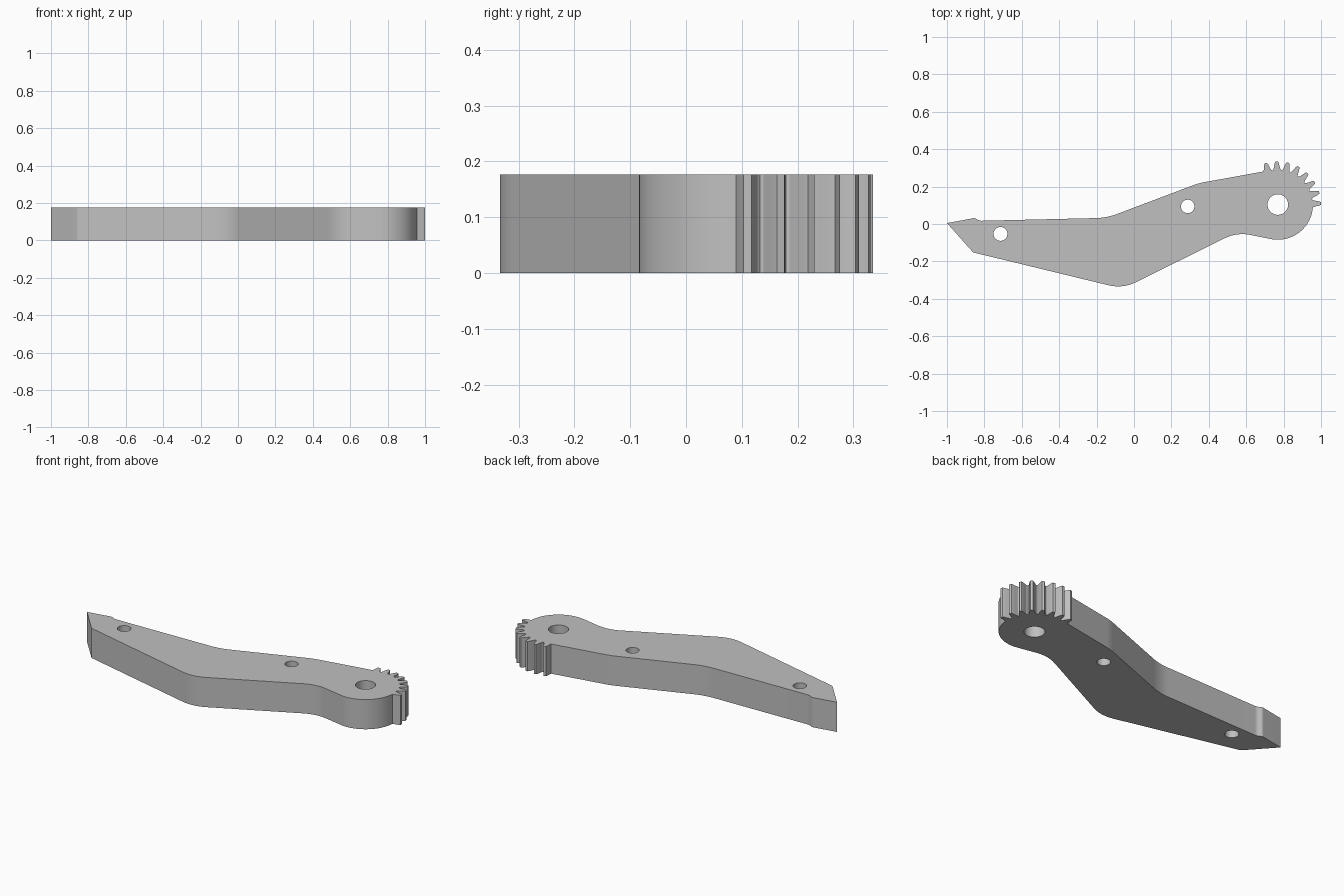
import bpy, bmesh
from math import radians, sin, cos
from mathutils import Vector

cube = bpy.data.objects.get("Cube")
if cube:
    bpy.data.objects.remove(cube, do_unlink=True)

THICKNESS = 0.177
HUB = Vector((0.769, 0.104))
HUB_RADIUS = 0.188


def polar(angle, radius, centre=HUB):
    a = radians(angle)
    return centre + radius * Vector((cos(a), sin(a)))


def fillet(before, corner, after, cut, steps=10):
    """Rounded corner as a short quadratic arc."""
    if cut == 0:
        return [corner]
    p = corner + (before - corner).normalized() * cut
    q = corner + (after - corner).normalized() * cut
    ts = [i / steps for i in range(steps + 1)]
    return [p * (1 - t) ** 2 + corner * 2 * t * (1 - t) + q * t * t for t in ts]


def rounded_path(corners, first, last):
    """Chain of corners (x, y, cut) between two fixed neighbours."""
    pts = [first] + [Vector(c[:2]) for c in corners] + [last]
    path = []
    for i, c in enumerate(corners):
        path += fillet(pts[i], pts[i + 1], pts[i + 2], c[2])
    return path


# Round underside of the hub
hub_arc = [polar(a, HUB_RADIUS) for a in range(-104, -4, 4)]

# Gear sector: one flank mirrored around each tooth centre
flank = [(-7.5, 0.184), (-5.8, 0.188), (-4.2, 0.203), (-3, 0.22), (-1.7, 0.231)]
teeth = []
for k in range(8):
    middle = 1.5 + 15 * k
    teeth += [polar(middle + a, r) for a, r in flank]
    teeth += [polar(middle - a, r) for a, r in reversed(flank[1:])]
teeth = teeth[1:-2]          # last tooth ends in a straight step

# Upper edge, pointed tip and lower edge of the arm
arm = rounded_path([
    (0.693, 0.281, 0), (0.345, 0.218, 0.03), (-0.145, 0.033, 0.06),
    (-0.825, 0.017, 0.012), (-0.853, 0.032, 0.008), (-1, 0.005, 0),
    (-0.86, -0.152, 0.006), (-0.06, -0.346, 0.08), (0.55, -0.044, 0.075),
], teeth[-1], hub_arc[0])

# Pivot bore and two pin holes
holes = [(HUB, 0.055), (Vector((0.287, 0.094)), 0.036),
         (Vector((-0.714, -0.053)), 0.037)]
loops = [hub_arc + teeth + arm]
loops += [[polar(i * 7.5, r, c) for i in range(48)] for c, r in holes]

# Filled profile extruded to a plate
curve = bpy.data.curves.new("lever_arm_profile", "CURVE")
curve.dimensions = "2D"
curve.fill_mode = "BOTH"
curve.extrude = THICKNESS / 2
for loop in loops:
    spline = curve.splines.new("POLY")
    spline.points.add(len(loop) - 1)
    for point, co in zip(spline.points, loop):
        point.co = (co.x, co.y, 0, 1)
    spline.use_cyclic_u = True

lever = bpy.data.objects.new("geared_lever_arm", curve)
bpy.context.collection.objects.link(lever)
bpy.ops.object.select_all(action="DESELECT")
lever.select_set(True)
bpy.context.view_layer.objects.active = lever
bpy.ops.object.convert(target="MESH")
lever = bpy.context.view_layer.objects.active
lever.name = "geared_lever_arm"

# Weld the caps to the walls and stand the plate on the ground
mesh = lever.data
bm = bmesh.new()
bm.from_mesh(mesh)
bmesh.ops.remove_doubles(bm, verts=bm.verts, dist=0.0001)
bmesh.ops.recalc_face_normals(bm, faces=bm.faces)
bmesh.ops.translate(bm, verts=bm.verts, vec=(0, 0, THICKNESS / 2))
bm.to_mesh(mesh)
bm.free()

# Plain grey finish
grey = bpy.data.materials.new("plain_grey")
grey.use_nodes = True
colour = (0.53, 0.53, 0.53, 1)
grey.diffuse_color = colour
grey.node_tree.nodes["Principled BSDF"].inputs["Base Color"].default_value = colour
mesh.materials.clear()
mesh.materials.append(grey)
bpy.ops.object.shade_smooth_by_angle(angle=radians(25))
